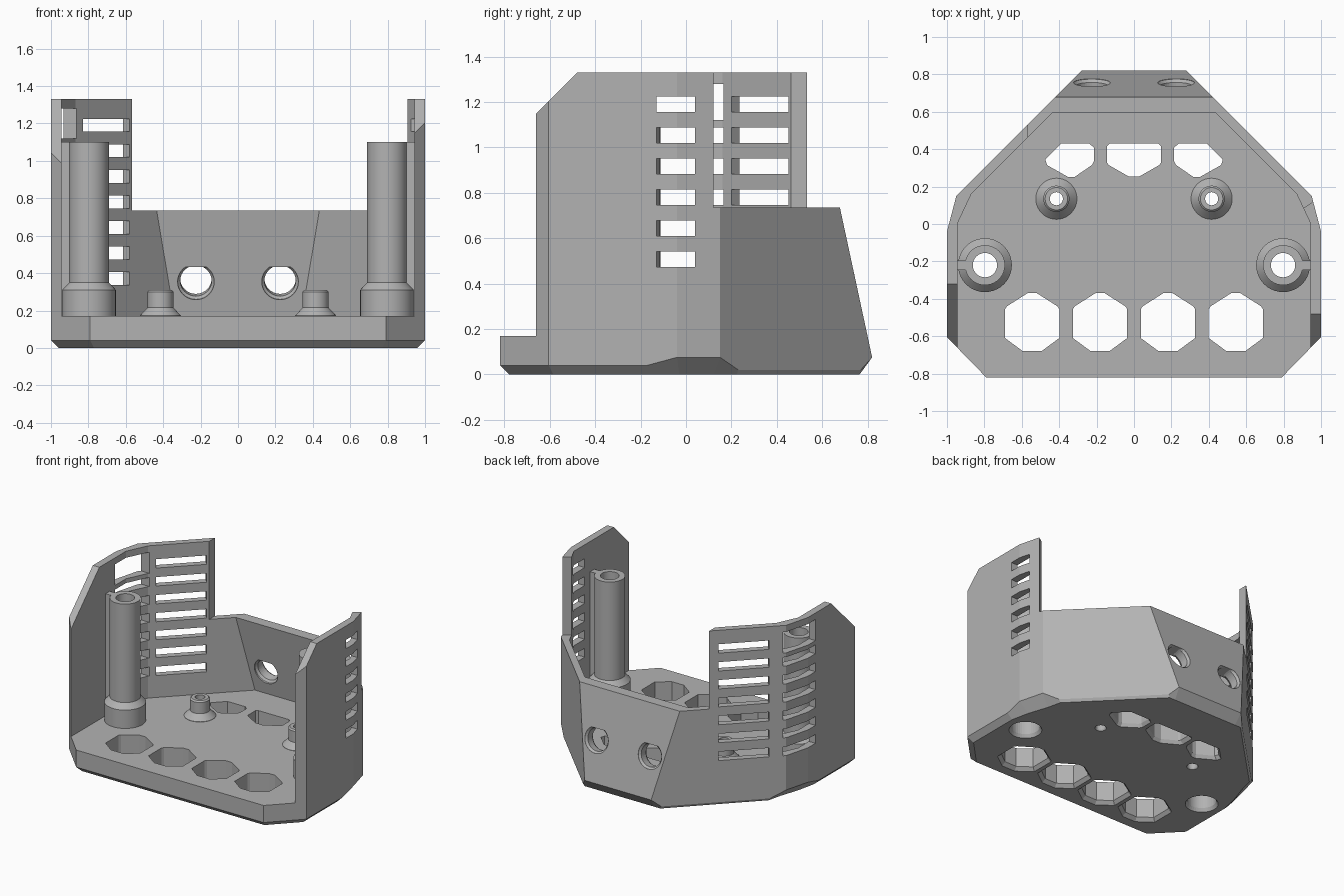
import bpy, bmesh, math
from mathutils import Matrix, Vector

cube = bpy.data.objects.get("Cube")
if cube:
    bpy.data.objects.remove(cube, do_unlink=True)

grey = bpy.data.materials.new("matte_grey")
grey.use_nodes = True
COLOUR = (0.45, 0.45, 0.45, 1)
grey.diffuse_color = COLOUR
grey.node_tree.nodes["Principled BSDF"].inputs["Base Color"].default_value = COLOUR


def loft(name, rings, closed=False, matrix=None):
    """Skin equal-length rings of points; cap the ends or close the loop."""
    bm = bmesh.new()
    rows = [[bm.verts.new(p) for p in ring] for ring in rings]
    n = len(rows[0])
    pairs = list(zip(rows, rows[1:])) + ([(rows[-1], rows[0])] if closed else [])
    for a, b in pairs:
        for i in range(n):
            j = (i + 1) % n
            bm.faces.new((a[i], a[j], b[j], b[i]))
    if not closed:
        bm.faces.new(rows[0])
        bm.faces.new(rows[-1])
    if matrix:
        bm.transform(matrix)
    bmesh.ops.recalc_face_normals(bm, faces=bm.faces)
    mesh = bpy.data.meshes.new(name)
    bm.to_mesh(mesh)
    bm.free()
    mesh.materials.append(grey)
    ob = bpy.data.objects.new(name, mesh)
    bpy.context.collection.objects.link(ob)
    return ob


def prism(name, outline, z0, z1, matrix=None):
    return loft(name, [[(x, y, z) for x, y in outline] for z in (z0, z1)], matrix=matrix)


def box(name, centre, size, turn=0):
    x, y, z = (s / 2 for s in size)
    m = Matrix.Translation(centre) @ Matrix.Rotation(turn, 4, "Z")
    return prism(name, [(-x, -y), (x, -y), (x, y), (-x, y)], -z, z, m)


def circle(r, z, n=40, top=9):
    return [(r * math.cos(k * math.tau / n), min(r * math.sin(k * math.tau / n), top), z)
            for k in range(n)]


def turned(name, profile, centre, closed=False):
    return loft(name, [circle(r, z) for r, z in profile], closed,
                Matrix.Translation((*centre, 0)))


def cut(target, cutter):
    cutter.hide_render = True
    mod = target.modifiers.new("cut", "BOOLEAN")
    mod.operation = "DIFFERENCE"
    mod.solver = "EXACT"
    mod.object = cutter
    bpy.context.view_layer.objects.active = target
    bpy.ops.object.modifier_apply(modifier=mod.name)
    bpy.data.objects.remove(cutter, do_unlink=True)


def both(half):
    return half + [(-p[0],) + tuple(p[1:]) for p in reversed(half)]


# Outer body: bevelled underside, upright sides, back leaning forward
foot = [(0.77, -0.78, 0), (0.96, -0.585, 0), (0.96, -0.17, 0), (0.93, -0.03, 0),
        (0.88, 0.12, 0), (0.855, 0.225, 0), (0.32, 0.765, 0), (0.27, 0.765, 0)]
rim = [(0.79, -0.82, 0.04), (1, -0.605, 0.04), (1, -0.17, 0.04), (1, -0.04, 0.075),
       (0.95, 0.15, 0.075), (0.87, 0.23, 0.02), (0.33, 0.77, 0.02), (0.28, 0.82, 0.075)]
TOP = 1.33
top = [(x, y, TOP) for x, y, z in rim[:6]] + [(0.56, 0.54, TOP), (0.55, 0.55, TOP)]
shell = loft("shell", [both(foot), both(rim), both(top)])

# Open interior above the floor
FLOOR = 0.17
rings = []
for z, y in ((FLOOR, 0.69), (1.4, 0.483)):
    rings.append(both([(0.945, -1, z), (0.945, 0, z), (0.87, 0.16, z), (1.03 - y, y, z)]))
cut(shell, loft("interior", rings))

# Lower the back and left rear, leaving two tall side walls
cut(shell, prism("back_drop", [(-0.567, 0), (0.785, 0), (1.1, 0.22), (1.1, 1), (-0.567, 1)],
                 0.735, 1.5))

# Sloped front upper corners
for side, c in ((-1, 1.65), (1, 1.81)):
    tri = [(-1, c - 1), (-1, 1.5), (1.5 - c, 1.5)]
    cut(shell, loft("corner_slope", [[(x, y, z) for y, z in tri] for x in (side * 0.5, side * 1.2)]))

# Ventilation slots
for i in range(7):
    z = 1.19 - 0.1365 * i
    cut(shell, box("rear_slot", (-0.727, 0.348, z), (0.354, 0.2, 0.068), math.pi / 4))
    if i > 0:
        cut(shell, box("right_slot", (-0.96, 0.018, z), (0.28, 0.296, 0.068)))
    if i < 6:
        cut(shell, box("left_slot", (0.98, -0.045, z), (0.25, 0.17, 0.068)))
cut(shell, box("right_window", (-0.96, 0.018, 1.2), (0.28, 0.296, 0.16)))


# Floor openings, flared underneath
def floor_hole(outline, cx=0, cy=0):
    mx = sum(p[0] for p in outline) / len(outline)
    my = sum(p[1] for p in outline) / len(outline)
    levels = ((-0.01, 1.2), (0.025, 1), (0.25, 1))
    cut(shell, loft("floor_hole", [[(cx + mx + (x - mx) * s, cy + my + (y - my) * s, z)
                                    for x, y in outline] for z, s in levels]))


hexagon = both([(0.05, -0.155), (0.145, -0.085), (0.145, 0.07), (0.135, 0.085), (0.025, 0.155)])
for k in range(4):
    floor_hole(hexagon, (k - 1.5) * 0.363, -0.525)
floor_hole(both([(0.03, 0.255), (0.135, 0.315), (0.145, 0.33), (0.145, 0.415), (0.13, 0.43)]))
side_hole = [(0.24, 0.43), (0.39, 0.43), (0.475, 0.345), (0.465, 0.315), (0.35, 0.25),
             (0.32, 0.25), (0.225, 0.315), (0.215, 0.335), (0.215, 0.41)]
for s in (-1, 1):
    floor_hole([(s * x, y) for x, y in side_hole])

POST, STUD = (0.797, -0.22), (0.415, 0.135)
for s, side in ((-1, "right"), (1, "left")):
    # Flat-topped port through the leaning back wall
    lean = Matrix.Translation((s * 0.225, 0.71, 0.365)) @ Matrix.Rotation(math.radians(102), 4, "X")
    port = [circle(r, z, top=0.08) for r, z in
            ((0.098, -0.2), (0.098, -0.045), (0.084, -0.03), (0.084, 0.03), (0.098, 0.045), (0.098, 0.2))]
    cut(shell, loft("port", port, matrix=lean))

    # Tall screw post with collar, bore and rib to the wall
    at = (s * POST[0], POST[1])
    cut(shell, turned("post_bore", [(0.12, -0.01), (0.1, 0.025), (0.1, 0.3)], at))
    post = turned(side + "_post", [(0.065, 0.16), (0.144, 0.16), (0.144, 0.31), (0.107, 0.35),
                                   (0.107, 1.1), (0.065, 1.1)], at, True)
    box(side + "_post_rib", (s * 0.914, POST[1], 0.635), (0.07, 0.05, 0.93))

    # Short stud with flared foot
    at = (s * STUD[0], STUD[1])
    cut(shell, turned("stud_bore", [(0.045, -0.01), (0.035, 0.01), (0.035, 0.3)], at))
    stud = turned(side + "_stud", [(0.035, 0.16), (0.11, 0.16), (0.11, 0.172), (0.07, 0.215),
                                   (0.07, 0.3), (0.06, 0.31), (0.035, 0.31)], at, True)
    for ob in (post, stud):
        bpy.ops.object.select_all(action="DESELECT")
        ob.select_set(True)
        bpy.context.view_layer.objects.active = ob
        bpy.ops.object.shade_smooth_by_angle(angle=math.radians(30))
